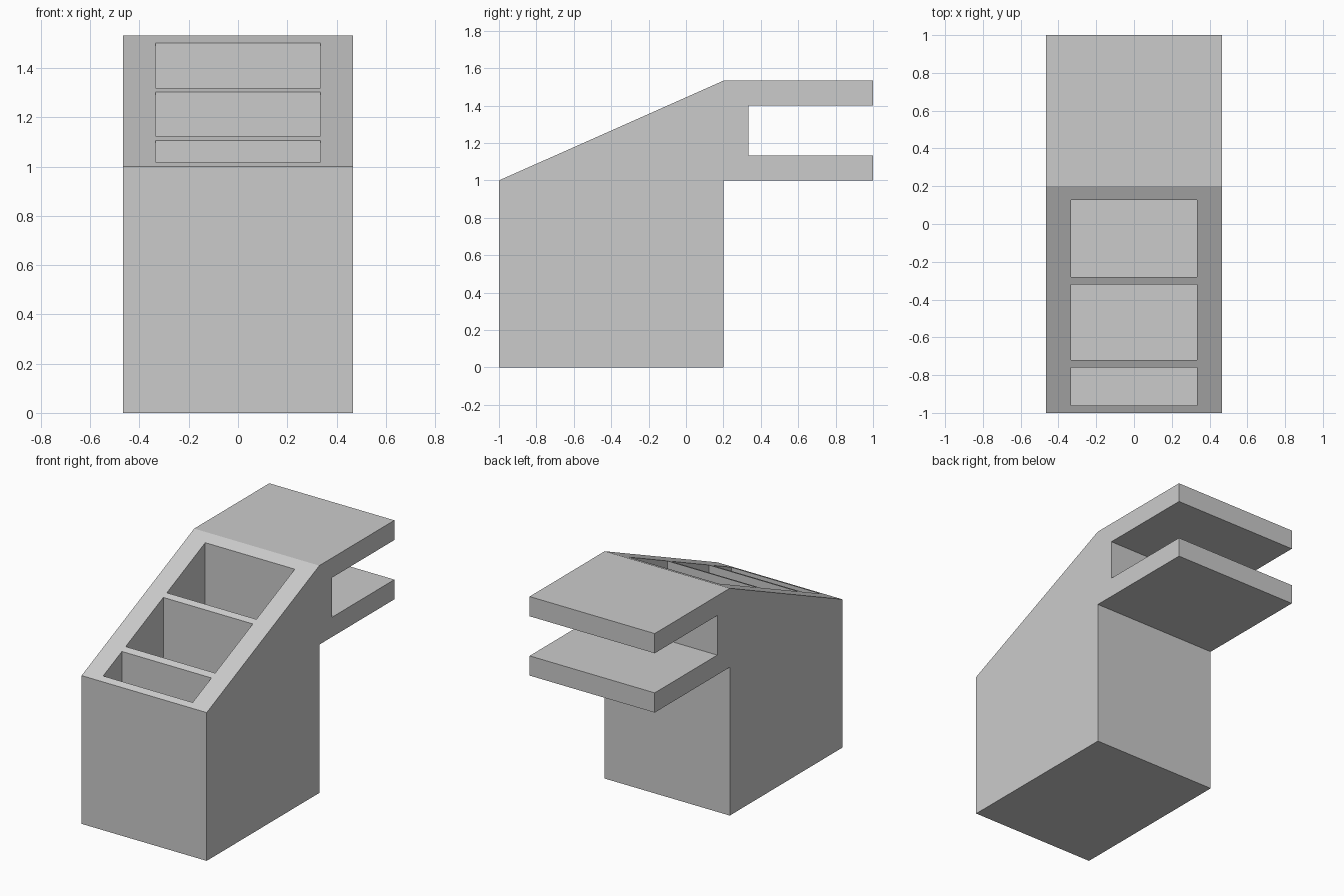
import bpy
import bmesh
from mathutils import Matrix, Vector

cube = bpy.data.objects.get("Cube")
if cube:
    bpy.data.objects.remove(cube, do_unlink=True)

HALF_WIDTH = 0.4667
POCKET_HALF_WIDTH = 0.334
POCKET_FLOOR = 0.133

grey = bpy.data.materials.new("light_grey")
grey.use_nodes = True
grey.diffuse_color = (0.6, 0.6, 0.6, 1)
grey.node_tree.nodes["Principled BSDF"].inputs["Base Color"].default_value = (0.6, 0.6, 0.6, 1)


def make_object(name, bm):
    bmesh.ops.recalc_face_normals(bm, faces=bm.faces)
    mesh = bpy.data.meshes.new(name)
    bm.to_mesh(mesh)
    bm.free()
    mesh.materials.append(grey)
    obj = bpy.data.objects.new(name, mesh)
    bpy.context.collection.objects.link(obj)
    return obj


# Body: side profile (y, z) with sloped top and a two-jaw clamp, extruded across x
profile = [(-1, 0), (0.2, 0), (0.2, 1), (1, 1), (1, 1.133), (0.333, 1.133),
           (0.333, 1.4), (1, 1.4), (1, 1.533), (0.2, 1.533), (-1, 1)]
bm = bmesh.new()
side = bm.faces.new([bm.verts.new((-HALF_WIDTH, y, z)) for y, z in profile])
extruded = bmesh.ops.extrude_face_region(bm, geom=[side], use_keep_orig=True)
moved = [v for v in extruded["geom"] if isinstance(v, bmesh.types.BMVert)]
bmesh.ops.translate(bm, verts=moved, vec=(2 * HALF_WIDTH, 0, 0))
body = make_object("holder_body", bm)

# Pockets: three straight-sided wells sunk through the slope
bm = bmesh.new()
for front, back in [(-0.96, -0.76), (-0.72, -0.319), (-0.281, 0.128)]:
    top = 1.8
    centre = Vector((0, (front + back) / 2, (POCKET_FLOOR + top) / 2))
    size = (2 * POCKET_HALF_WIDTH, back - front, top - POCKET_FLOOR, 1)
    bmesh.ops.create_cube(bm, size=1, matrix=Matrix.Translation(centre) @ Matrix.Diagonal(size))
cutter = make_object("pocket_cutter", bm)
cutter.hide_render = True

cut = body.modifiers.new("pockets", 'BOOLEAN')
cut.operation = 'DIFFERENCE'
cut.solver = 'EXACT'
cut.object = cutter
bpy.context.view_layer.objects.active = body
bpy.ops.object.modifier_apply(modifier=cut.name)
bpy.data.objects.remove(cutter, do_unlink=True)
